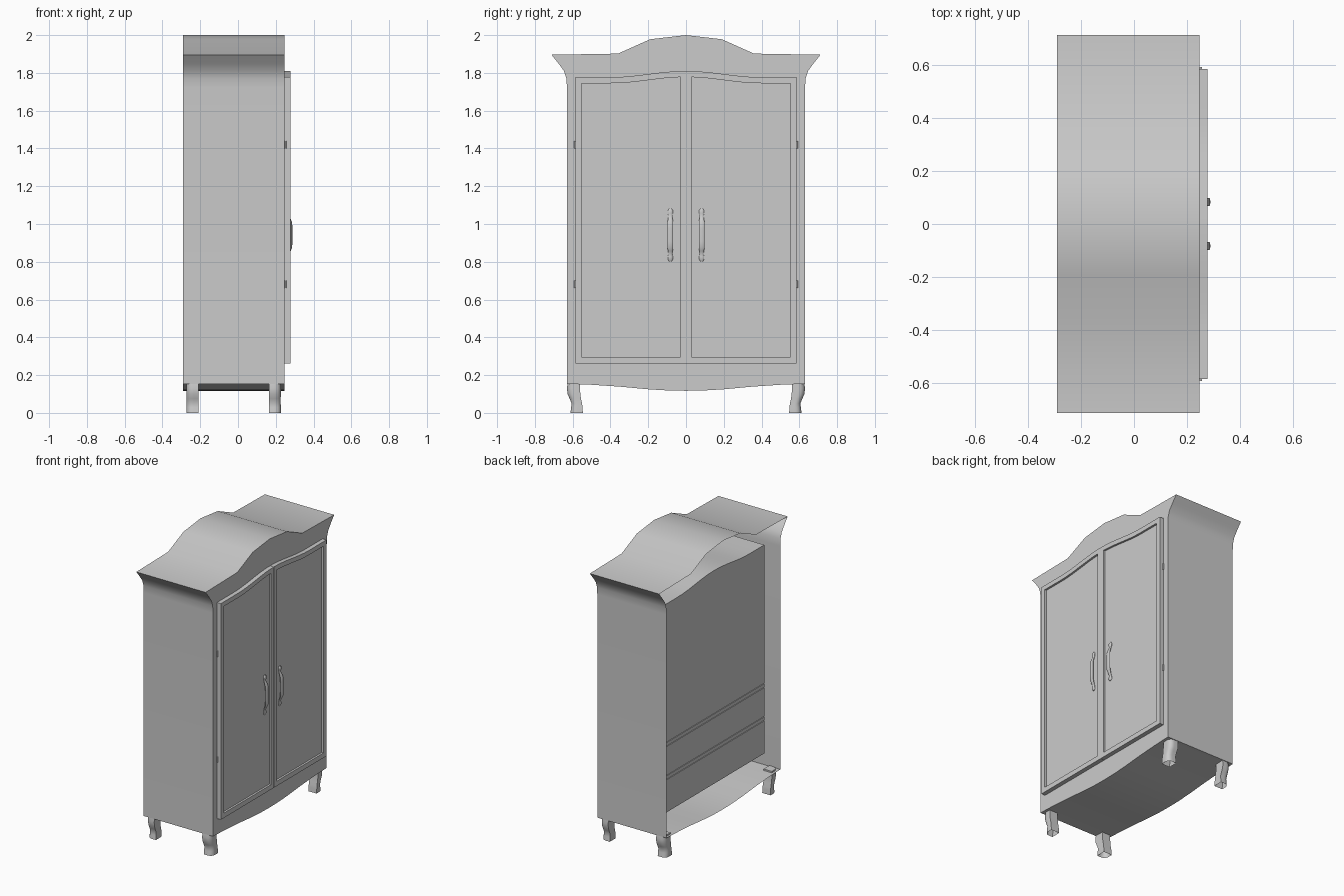
import bpy, bmesh
from math import sin, cos, pi, copysign, radians

cube = bpy.data.objects.get("Cube")
if cube:
    bpy.data.objects.remove(cube, do_unlink=True)

paint = bpy.data.materials.new("plain_grey")
paint.use_nodes = True
grey = (0.6, 0.6, 0.6, 1)
paint.diffuse_color = grey
paint.node_tree.nodes["Principled BSDF"].inputs["Base Color"].default_value = grey

FRONT, BACK = 0.247, -0.29


def finish(name, bm):
    bmesh.ops.recalc_face_normals(bm, faces=bm.faces)
    mesh = bpy.data.meshes.new(name)
    bm.to_mesh(mesh)
    bm.free()
    mesh.materials.append(paint)
    obj = bpy.data.objects.new(name, mesh)
    bpy.context.collection.objects.link(obj)
    bpy.ops.object.select_all(action="DESELECT")
    obj.select_set(True)
    bpy.context.view_layer.objects.active = obj
    bpy.ops.object.shade_smooth_by_angle(angle=radians(40))
    return obj


def ring(bm, points):
    return [bm.verts.new(p) for p in points]


def bridge(bm, a, b):
    n = len(a)
    for i in range(n):
        bm.faces.new((a[i], a[(i + 1) % n], b[(i + 1) % n], b[i]))


def prism(name, outline, x0, x1, open_back=False):
    """Extrude a (y, z) outline along x."""
    bm = bmesh.new()
    a = ring(bm, [(x0, y, z) for y, z in outline])
    b = ring(bm, [(x1, y, z) for y, z in outline])
    bridge(bm, a, b)
    bm.faces.new(b)
    if not open_back:
        bm.faces.new(a)
    return finish(name, bm)


def loft(name, sections, sides=12, corner=None):
    """Stack rings of (x, y, z, radius x, radius y).
    With a corner (sign x, sign y), only that quarter is round, the rest is
    square and the bottom stays open."""
    bm = bmesh.new()
    rings = []
    for x, y, z, rx, ry in sections:
        pts = []
        for i in range(sides):
            c, s = cos(2 * pi * (i + .5) / sides), sin(2 * pi * (i + .5) / sides)
            if corner and not (c * corner[0] > 0 and s * corner[1] > 0):
                m = max(abs(c), abs(s))
                c, s = c / m, s / m
            pts.append((x + rx * c, y + ry * s, z))
        rings.append(ring(bm, pts))
    for a, b in zip(rings, rings[1:]):
        bridge(bm, a, b)
    bm.faces.new(rings[-1])
    if not corner:
        bm.faces.new(rings[0])
    return finish(name, bm)


def arch(y, rise=0.033, half=0.4):
    return rise * (1 + cos(pi * min(abs(y), half) / half)) / 2


# Carcass: curved floor, straight sides, flared cornice and arched crown
half = [(0.1, .119), (0.2, .125), (0.35, .139), (0.5, .149), (0.63, .154),
        (0.63, 1.72), (0.633, 1.77), (0.646, 1.81), (0.675, 1.85), (0.712, 1.896),
        (0.36, 1.902), (0.19, 1.978)]
outline = [(0, .117)] + half + [(0, 2.0)] + [(-y, z) for y, z in reversed(half)]
prism("carcass", outline, BACK, FRONT, open_back=True)

# Inner cabinet behind the doors, its back divided by two shelf boards
WIDE = 0.56
cuts = [0.273, 0.505, 0.533, 0.738, 0.766]
for i, z in enumerate(cuts):
    if i < len(cuts) - 1:
        top = [(WIDE, cuts[i + 1] - .004), (-WIDE, cuts[i + 1] - .004)]
    else:
        ys = [WIDE * (1 - k / 8) for k in range(17)]
        top = [(y, 1.735 + arch(y)) for y in ys]
    part = "shelf_board" if i % 2 else "inner_cabinet"
    prism(f"{part}_{i}", [(-WIDE, z), (WIDE, z)] + top, -0.215, FRONT - 0.005)


def door_outline(side, inner, outer, bottom, top):
    n = 12
    ys = [outer + (inner - outer) * i / n for i in range(n + 1)]
    pts = [(inner, bottom), (outer, bottom)] + [(y, top + arch(y)) for y in ys]
    return [(side * y, z) for y, z in pts]


def door(name, side):
    """Raised frame around a recessed panel."""
    bm = bmesh.new()
    big = door_outline(side, 0.0005, 0.585, 0.262, 1.777)
    small = door_outline(side, 0.029, 0.552, 0.296, 1.745)
    layers = [ring(bm, [(x, y, z) for y, z in pts]) for pts, x in
              ((big, FRONT), (big, .277), (small, .277), (small, .263))]
    for a, b in zip(layers, layers[1:]):
        bridge(bm, a, b)
    bm.faces.new(layers[-1])
    bm.faces.new(layers[0])
    return finish(name, bm)


for label, side in (("right", -1), ("left", 1)):
    door(f"{label}_door", side)

    # Bowed pull with rounded end pads
    y = side * 0.083
    lower = [(.265, -.14, .003, .006), (.266, -.13, .007, .014),
             (.266, -.115, .007, .014), (.267, -.1, .005, .01),
             (.273, -.085, .006, .013), (.281, -.065, .006, .016),
             (.282, -.035, .006, .016)]
    upper = [(x, -z, a, b) for x, z, a, b in reversed(lower)]
    loft(f"{label}_handle", [(x, y, z + .942, a, b) for x, z, a, b in lower + upper])

    # Hinge barrels
    for level, z in (("lower", 0.66), ("upper", 1.4)):
        loft(f"{label}_{level}_hinge",
             [(.252, side * .588, h, .005, .005) for h in (z, z + .04)], sides=8)

    # Curved hollow legs, rounded on the outer corner
    for place, x in (("front", .195), ("back", -.241)):
        shape = [(.579, 0, .032, .033), (.578, .03, .032, .030),
                 (.578, .05, .031, .028), (.586, .075, .031, .030),
                 (.593, .1, .032, .034), (.596, .13, .032, .034),
                 (.593, .162, .032, .032)]
        loft(f"{label}_{place}_leg",
             [(x, side * y0, z, rx, ry) for y0, z, rx, ry in shape],
             sides=20, corner=(copysign(1, x), side))
